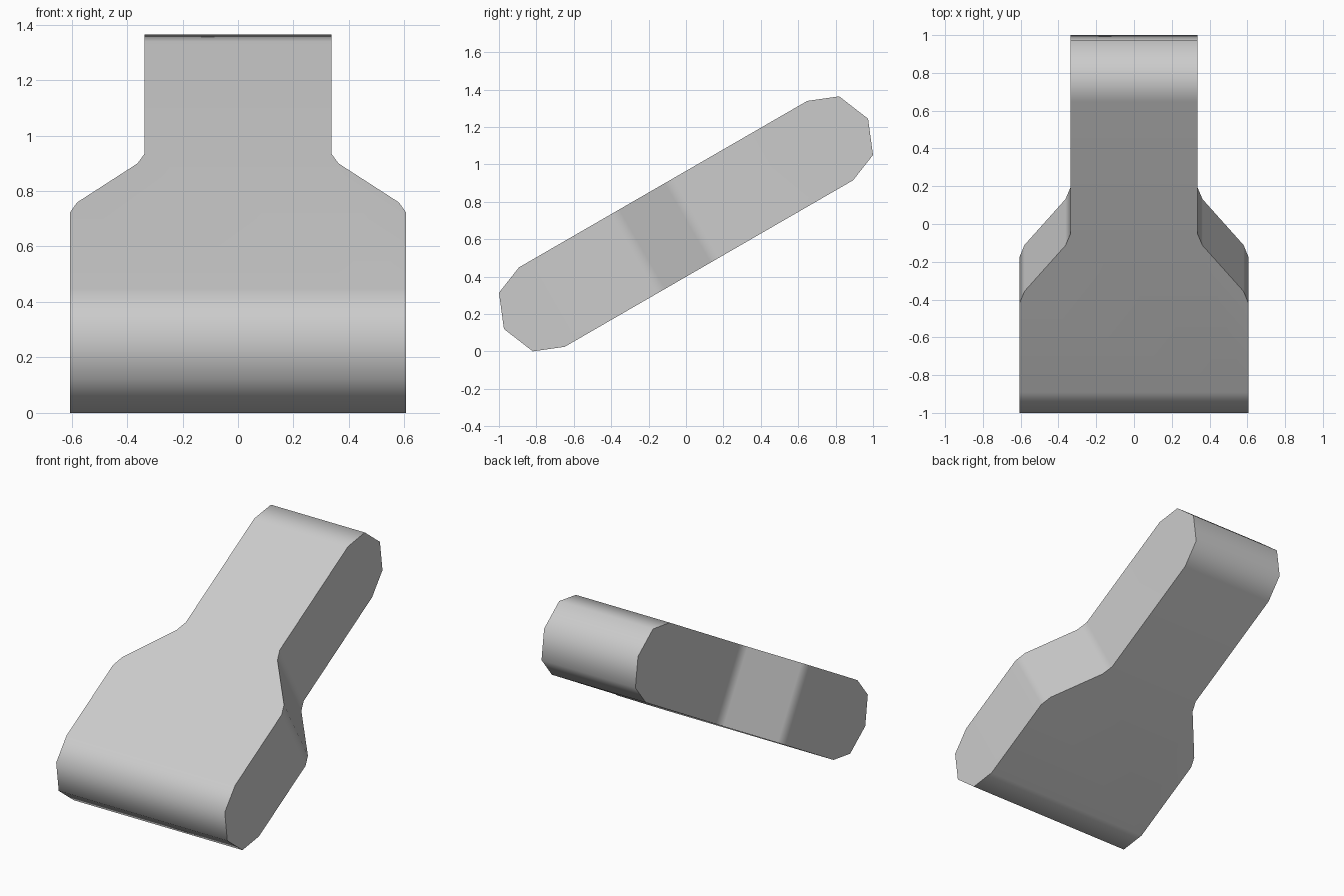
import bpy
import bmesh
import math
from mathutils import Matrix

cube = bpy.data.objects.get("Cube")
if cube:
    bpy.data.objects.remove(cube, do_unlink=True)

# Plain grey finish
grey = bpy.data.materials.new("plain_grey")
grey.use_nodes = True
colour = (0.6, 0.6, 0.6, 1)
grey.diffuse_color = colour
grey.node_tree.nodes["Principled BSDF"].inputs["Base Color"].default_value = colour

# Cross-sections along the slab: distance, half width, half thickness
WIDE, NARROW, THICK = 0.605, 0.337, 0.245
sections = [
    (-1.124, WIDE, 0), (-1.05, WIDE, 0.181), (-0.89, WIDE, THICK),
    (-0.34, WIDE, THICK), (-0.27, 0.58, THICK),
    (0.01, 0.363, THICK), (0.08, NARROW, THICK),
    (0.89, NARROW, THICK), (1.05, NARROW, 0.181), (1.124, NARROW, 0),
]

# Loft the sections, collapsing the end rings to a single edge
bm = bmesh.new()
rings = [[bm.verts.new((sx * w, d, sz * t))
          for sx, sz in ((-1, -1), (1, -1), (1, 1), (-1, 1))]
         for d, w, t in sections]
for a, b in zip(rings, rings[1:]):
    for i in range(4):
        j = (i + 1) % 4
        bm.faces.new((a[i], a[j], b[j], b[i]))
bmesh.ops.remove_doubles(bm, verts=bm.verts, dist=0.001)

# Merge flat regions into single faces
bmesh.ops.dissolve_limit(bm, angle_limit=0.01, verts=bm.verts, edges=bm.edges)
bmesh.ops.recalc_face_normals(bm, faces=bm.faces)

# Tilt the slab and stand it on the ground
bm.transform(Matrix.Rotation(math.radians(30), 4, "X"))
lowest = min(v.co.z for v in bm.verts)
bmesh.ops.translate(bm, vec=(0, 0, -lowest), verts=bm.verts)

mesh = bpy.data.meshes.new("tilted_paddle")
bm.to_mesh(mesh)
bm.free()
mesh.materials.append(grey)
paddle = bpy.data.objects.new("tilted_paddle", mesh)
bpy.context.collection.objects.link(paddle)

# Soft rounded ends, crisp side edges, flat broad faces
bpy.ops.object.select_all(action="DESELECT")
paddle.select_set(True)
bpy.context.view_layer.objects.active = paddle
bpy.ops.object.shade_smooth_by_angle(angle=math.radians(60))
weighted = paddle.modifiers.new("flat_faces", "WEIGHTED_NORMAL")
weighted.keep_sharp = True
